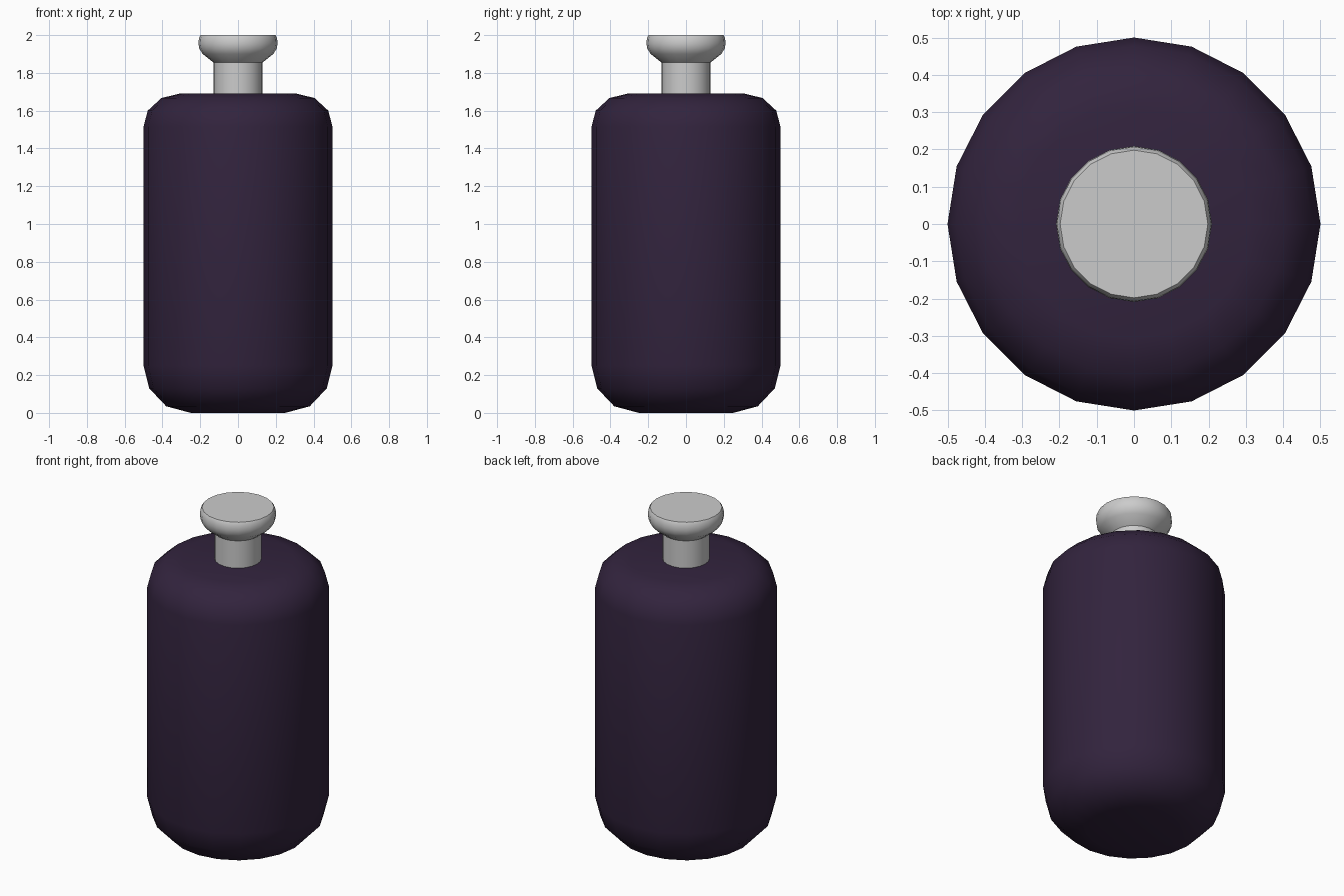
import bpy, bmesh, math

if "Cube" in bpy.data.objects:
    bpy.data.objects.remove(bpy.data.objects["Cube"])

SIDES = 20


def lathe(name, profile, sharp_angle, color=None):
    """Revolve (radius, z) points around z and cap both ends."""
    bm = bmesh.new()
    rings = []
    for r, z in profile:
        rings.append([bm.verts.new((r * math.cos(2 * math.pi * i / SIDES),
                                    r * math.sin(2 * math.pi * i / SIDES), z))
                      for i in range(SIDES)])
    for low, high in zip(rings, rings[1:]):
        for i in range(SIDES):
            j = (i + 1) % SIDES
            bm.faces.new((low[i], low[j], high[j], high[i]))
    bm.faces.new(rings[0][::-1])
    bm.faces.new(rings[-1])
    mesh = bpy.data.meshes.new(name)
    bm.to_mesh(mesh)
    bm.free()
    obj = bpy.data.objects.new(name, mesh)
    bpy.context.collection.objects.link(obj)
    if color:
        mat = bpy.data.materials.new(name + "_material")
        mat.diffuse_color = color
        mat.use_nodes = True
        mat.node_tree.nodes["Principled BSDF"].inputs["Base Color"].default_value = mat.diffuse_color
        mesh.materials.append(mat)
    bpy.ops.object.select_all(action='DESELECT')
    obj.select_set(True)
    bpy.context.view_layer.objects.active = obj
    bpy.ops.object.shade_smooth_by_angle(angle=math.radians(sharp_angle))
    return obj


# Dark bottle body with rounded shoulder and base
lathe("bottle_body",
      [(0.25, 0.0), (0.38, 0.035), (0.47, 0.13), (0.5, 0.25),
       (0.5, 1.515), (0.478, 1.6), (0.405, 1.667), (0.31, 1.69)],
      60, (0.032, 0.017, 0.047, 1))

# Grey stopper: straight neck flaring into a flat-topped knob
lathe("stopper",
      [(0.13, 1.67), (0.13, 1.855), (0.187, 1.9), (0.206, 1.93),
       (0.209, 1.955), (0.207, 1.985), (0.198, 2.0)],
      50)
